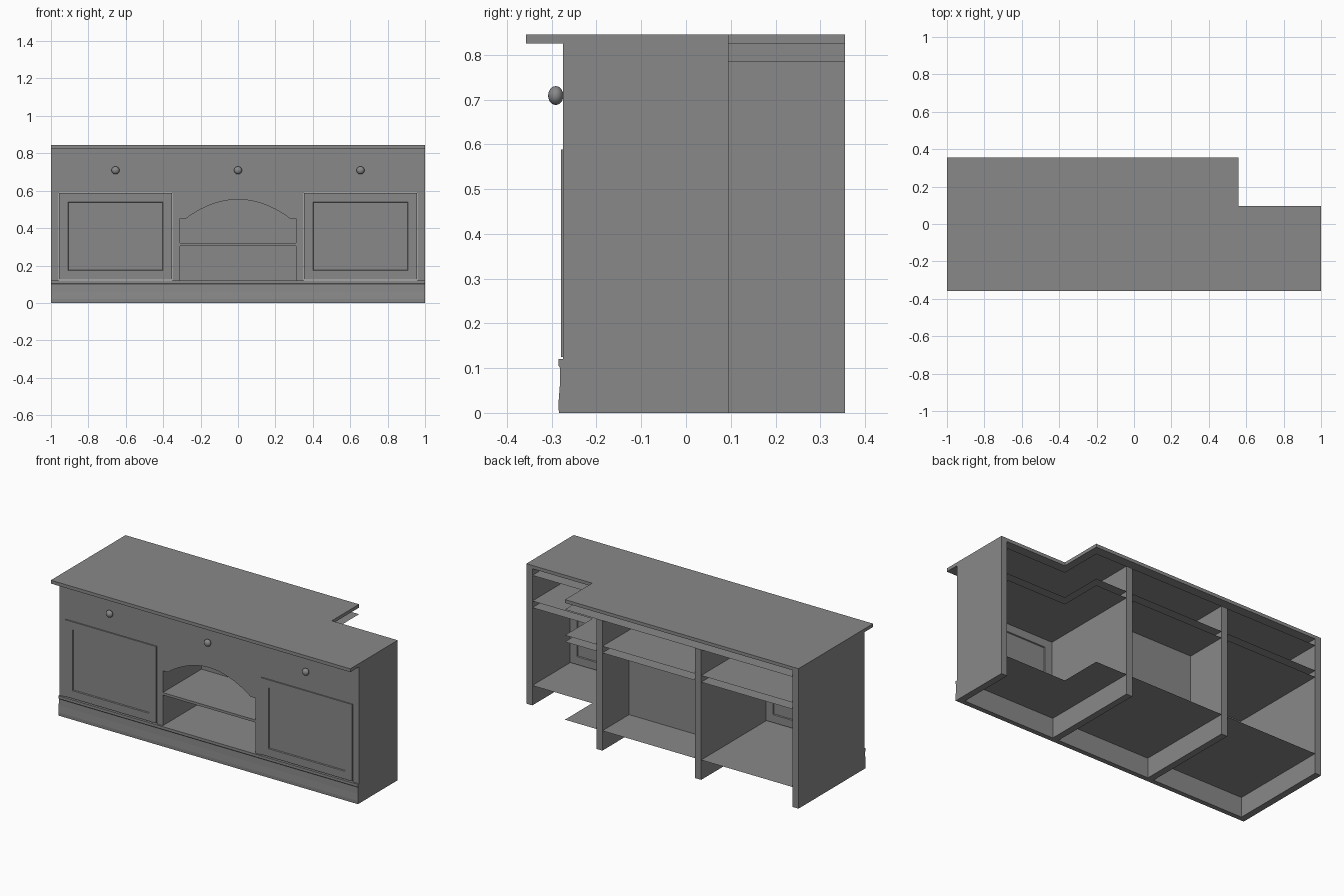
import bpy, bmesh, math
from mathutils import Vector

cube = bpy.data.objects.get("Cube")
if cube:
    bpy.data.objects.remove(cube)

grey = bpy.data.materials.new("plain_grey")
grey.use_nodes = True
COLOUR = (0.25, 0.25, 0.25, 1)
grey.diffuse_color = COLOUR
grey.node_tree.nodes["Principled BSDF"].inputs["Base Color"].default_value = COLOUR

FRONT, BACK, STEP = -0.275, 0.355, 0.095
NOTCH_X = 0.56


def finish(name, bm):
    mesh = bpy.data.meshes.new(name)
    bm.to_mesh(mesh)
    bm.free()
    mesh.materials.append(grey)
    obj = bpy.data.objects.new(name, mesh)
    bpy.context.collection.objects.link(obj)
    return obj


def prism(name, outline, axis, lo, hi):
    """Extrude a 2D outline along an axis; equal limits give a thin sheet."""
    def place(a, b):
        return {"x": (lo, a, b), "y": (a, lo, b), "z": (a, b, lo)}[axis]
    bm = bmesh.new()
    face = bm.faces.new([bm.verts.new(place(a, b)) for a, b in outline])
    if hi != lo:
        result = bmesh.ops.extrude_face_region(bm, geom=[face])
        move = Vector([hi - lo if c == axis else 0 for c in "xyz"])
        verts = [g for g in result["geom"] if isinstance(g, bmesh.types.BMVert)]
        bmesh.ops.translate(bm, verts=verts, vec=move)
        bmesh.ops.recalc_face_normals(bm, faces=bm.faces)
    else:
        face.normal_update()
        if face.normal.z < 0:
            face.normal_flip()
    return finish(name, bm)


def box(name, x0, x1, y0, y1, z0, z1):
    return prism(name, [(x0, y0), (x1, y0), (x1, y1), (x0, y1)], "z", z0, z1)


def notched(x0, x1, front):
    """Plan outline that loses its back corner on the left side."""
    if x1 <= NOTCH_X:
        return [(x0, front), (x1, front), (x1, BACK), (x0, BACK)]
    return [(x0, front), (x1, front), (x1, STEP),
            (NOTCH_X, STEP), (NOTCH_X, BACK), (x0, BACK)]


# Worktop, rail beneath it and the sheet closing the rail
prism("worktop", notched(-1, 1, -0.357), "z", 0.825, 0.845)
prism("rail_sheet", notched(-1, 1, FRONT), "z", 0.785, 0.785)
box("front_rail", -1, 1, FRONT, FRONT + 0.02, 0.785, 0.825)
box("right_rail", -1, -0.96, FRONT, BACK, 0.785, 0.825)
box("left_rail", 0.96, 1, FRONT, STEP, 0.785, 0.825)

# Upright panels
for name, x0, back in (("right_side", -1, BACK), ("right_divider", -0.35, BACK),
                       ("left_divider", 0.31, BACK), ("left_side", 0.96, STEP)):
    box(name, x0, x0 + 0.04, FRONT, back, 0, 0.785)

# Floors and drawer shelves of the three bays
for bay, x0, x1 in (("right", -0.96, -0.35), ("centre", -0.31, 0.31), ("left", 0.35, 0.96)):
    for part, z in (("floor", 0.12), ("shelf_under", 0.59), ("shelf_top", 0.63)):
        prism(f"{bay}_{part}", notched(x0, x1, FRONT + 0.002), "z", z, z)

# Open centre bay: back wall, middle shelf and arched board
box("centre_back", -0.31, 0.31, STEP, STEP + 0.005, 0.12, 0.59)
box("middle_shelf", -0.31, 0.31, FRONT, STEP, 0.305, 0.32)
arch = [(-0.31, 0.59), (-0.31, 0.452), (-0.275, 0.452)]
for i in range(17):
    t = i / 8 - 1
    arch.append((0.262 * t, 0.553 - 0.09 * t * t))
arch += [(0.275, 0.452), (0.31, 0.452), (0.31, 0.59)]
prism("arched_board", arch, "y", FRONT, FRONT + 0.02)

# Plinth with a moulded top
plinth = [(-0.255, 0), (-0.284, 0), (-0.285, 0.02), (-0.282, 0.06), (-0.281, 0.1),
          (-0.285, 0.106), (-0.285, 0.12), (-0.255, 0.12)]
prism("plinth", plinth, "x", -1, 1)


def door(name, x0, x1, z0, z1):
    """Door with a stepped, recessed centre panel on both faces."""
    obj = box(name, x0, x1, -0.279, -0.259, z0, z1)
    bm = bmesh.new()
    bm.from_mesh(obj.data)
    bm.normal_update()
    faces = [f for f in bm.faces if abs(f.normal.y) > 0.9]
    bmesh.ops.inset_individual(bm, faces=faces, thickness=0.067)
    bmesh.ops.inset_individual(bm, faces=faces, thickness=0.004, depth=-0.006)
    bm.to_mesh(obj.data)
    bm.free()


def knob(name, x):
    bm = bmesh.new()
    bmesh.ops.create_uvsphere(bm, u_segments=24, v_segments=14, radius=1)
    bmesh.ops.scale(bm, vec=(0.021, 0.017, 0.021), verts=bm.verts)
    bmesh.ops.translate(bm, vec=(x, -0.291, 0.709), verts=bm.verts)
    for f in bm.faces:
        f.smooth = True
    finish(name, bm)


# Drawer fronts, doors and knobs
for side, s in (("right", -1), ("left", 1)):
    a, b = sorted((s * 0.35, s * 0.96))
    box(f"{side}_drawer", a, b, FRONT, FRONT + 0.02, 0.59, 0.785)
    door(f"{side}_door", a + 0.003, b - 0.003, 0.125, 0.588)
    knob(f"{side}_knob", s * 0.655)
box("centre_drawer", -0.31, 0.31, FRONT, FRONT + 0.02, 0.59, 0.785)
knob("centre_knob", 0)
